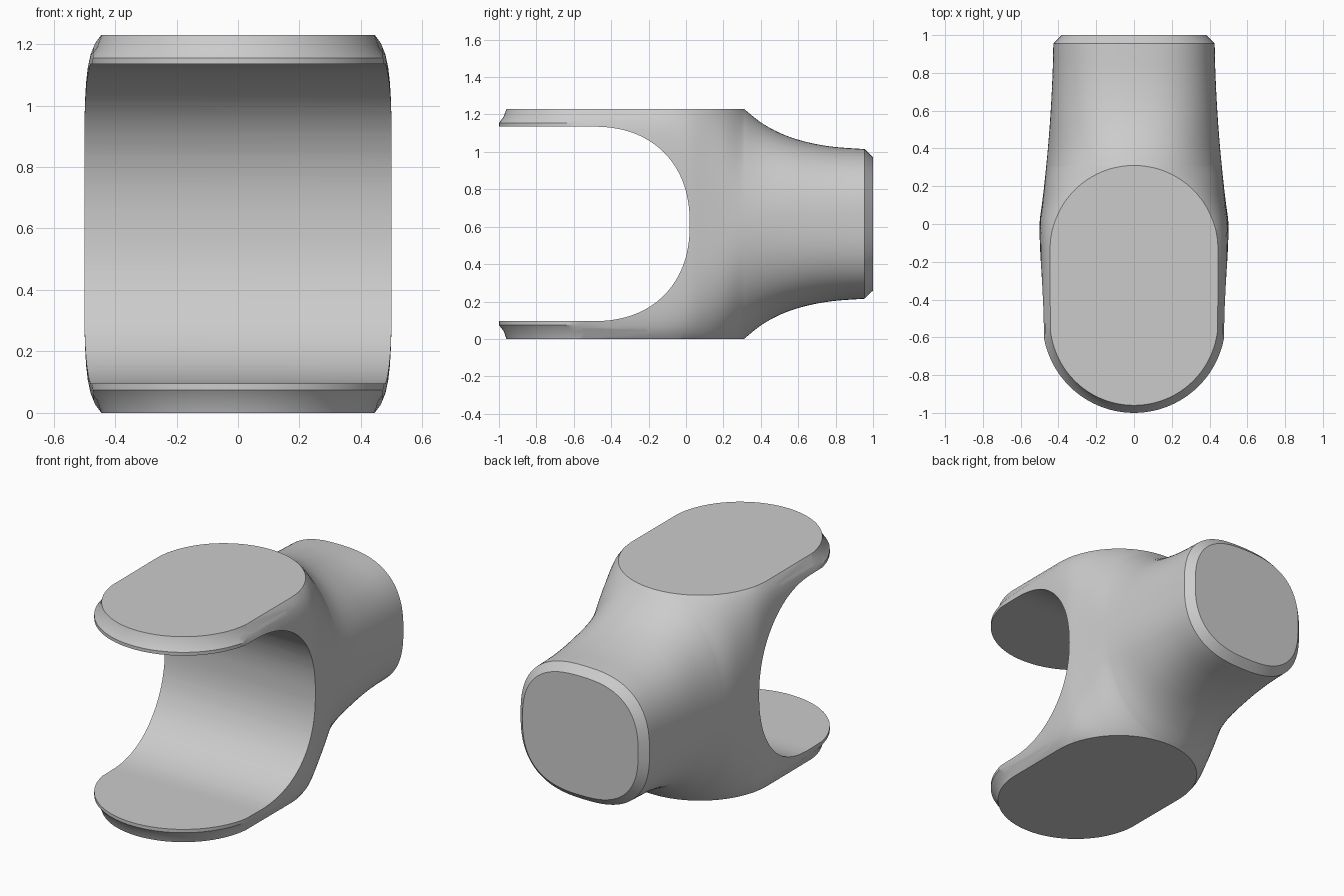
import bpy, bmesh, math

if "Cube" in bpy.data.objects:
    bpy.data.objects.remove(bpy.data.objects["Cube"])

MID = 0.615      # half height and centre height of the part
TOP_R = 0.445    # half width of the flat stadium faces


def interp(keys, t):
    """Smooth curve through (t, value) keys."""
    if t <= keys[0][0]:
        return keys[0][1]
    if t >= keys[-1][0]:
        return keys[-1][1]

    def slope(i):
        a, b = keys[max(i - 1, 0)], keys[min(i + 1, len(keys) - 1)]
        return (b[1] - a[1]) / (b[0] - a[0])
    for i in range(len(keys) - 1):
        (t0, v0), (t1, v1) = keys[i], keys[i + 1]
        if t <= t1:
            d = t1 - t0
            s = (t - t0) / d
            return ((2*s**3 - 3*s**2 + 1) * v0 + (s**3 - 2*s**2 + s) * d * slope(i)
                    + (3*s**2 - 2*s**3) * v1 + (s**3 - s**2) * d * slope(i + 1))


def loft(name, rings):
    """Closed solid skinned over equal-length rings."""
    bm = bmesh.new()
    rows = [[bm.verts.new(p) for p in ring] for ring in rings]
    n = len(rows[0])
    for a, b in zip(rows, rows[1:]):
        for i in range(n):
            j = (i + 1) % n
            bm.faces.new((a[i], a[j], b[j], b[i]))
    bm.faces.new(rows[0])
    bm.faces.new(rows[-1])
    bmesh.ops.recalc_face_normals(bm, faces=bm.faces[:])
    me = bpy.data.meshes.new(name)
    bm.to_mesh(me)
    bm.free()
    ob = bpy.data.objects.new(name, me)
    bpy.context.collection.objects.link(ob)
    return ob


def combine(target, tool, op):
    mod = target.modifiers.new(op, 'BOOLEAN')
    mod.operation, mod.object, mod.solver = op, tool, 'EXACT'
    tool.hide_render = True
    bpy.context.view_layer.objects.active = target
    bpy.ops.object.modifier_apply(modifier=mod.name)
    bpy.data.objects.remove(tool)


# body and neck: superellipse sections along y
WIDTH = [(-1.2, 0.47), (-0.55, 0.486), (-0.25, 0.495), (0.0, 0.5), (0.1, 0.488), (0.2, 0.476),
         (0.4, 0.456), (0.6, 0.441), (0.8, 0.431), (0.955, 0.427)]
HEIGHT = [(0.31, 0.615), (0.4, 0.543), (0.5, 0.487), (0.6, 0.45),
          (0.7, 0.426), (0.8, 0.411), (0.955, 0.4)]
POWER = [(-0.2, 8), (-0.1, 7), (0.1, 3.6), (0.2, 2.7), (0.31, 2.15), (0.6, 2.4), (1, 2.6)]


def section(y, inset=0.0, n=128):
    hw, p = interp(WIDTH, y), interp(POWER, y)
    if y < 0.31:
        # height chosen so the flat top cuts out the stadium outline
        w = math.sqrt(max(TOP_R**2 - max(y + 0.135, 0)**2, 0))
        hh = MID / (1 - (w / hw)**p)**(1 / p)
    else:
        hh = interp(HEIGHT, y)
    hw, hh = hw - inset, hh - inset
    ring = []
    for i in range(n):
        a = 2 * math.pi * (i + 0.5) / n
        c, s = math.cos(a), math.sin(a)
        r = (abs(c)**p + abs(s)**p)**(-1 / p)
        ring.append((hw * r * c, y, MID + hh * r * s))
    return ring


ys = [-1.2, -0.9, -0.55, -0.4, -0.3, -0.22, -0.17]
ys += [-0.135 + 0.445 * math.sin(math.pi / 2 * i / 24) for i in range(25)]
ys += [0.31 + 0.645 * i / 24 for i in range(1, 25)]
rings = [section(y) for y in ys] + [section(1.0, 0.044)]
body = loft("clevis_body", rings)


# envelope: rounded fork front, chamfered rims, flat top and bottom
def outline(z, r, n=48):
    pts = [(r * math.cos(a), -0.515 + r * math.sin(a), z)
           for a in [math.pi + math.pi * i / n for i in range(n + 1)]]
    side = [(r + 0.019, 0.03, z), (r + 0.3, 1.2, z)]
    return pts + side + [(-x, y, z) for x, y, z in reversed(side)]


upper = [(0.54, 0.485), (0.575, 0.459), (0.615, 0.445)]
levels = [(MID - h, r) for h, r in reversed(upper)] + [(MID + h, r) for h, r in upper]
combine(body, loft("envelope", [outline(z, r) for z, r in levels]), 'INTERSECT')

# slot between the two fork plates
slot = []
for i in range(65):
    a = -math.pi / 2 + math.pi * i / 64
    c, s = max(math.cos(a), 0), math.sin(a)
    q = (c**2.25 + abs(s)**2.25)**(-1 / 2.25)
    slot.append((-0.5 + 0.52 * q * c, MID + 0.52 * q * s))
slot += [(-1.5, MID + 0.52), (-1.5, MID - 0.52)]
combine(body, loft("slot", [[(x, y, z) for y, z in slot] for x in (-1, 1)]), 'DIFFERENCE')

bpy.ops.object.select_all(action='DESELECT')
body.select_set(True)
bpy.context.view_layer.objects.active = body
bpy.ops.object.shade_smooth_by_angle(angle=math.radians(28))
